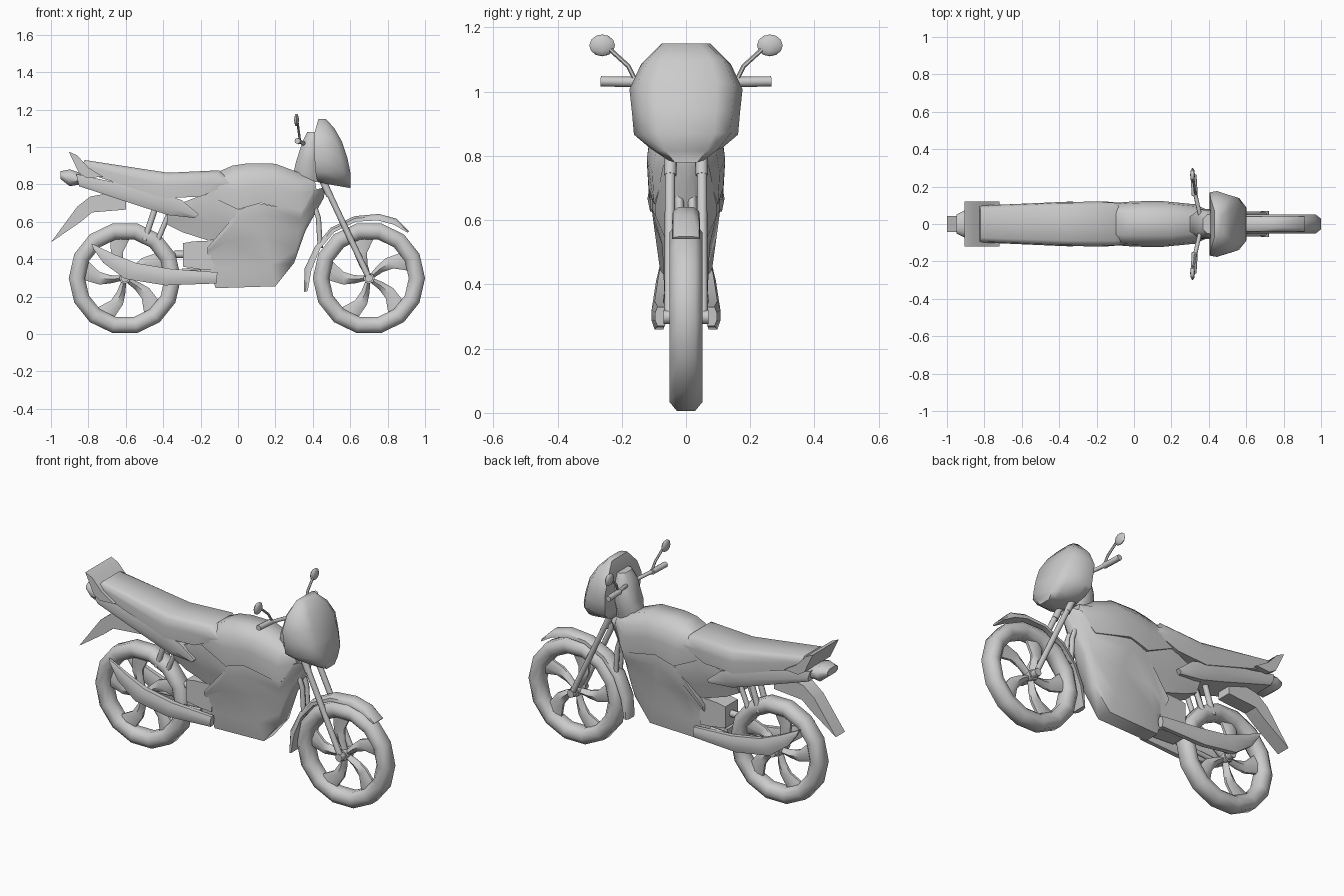
import bpy, bmesh
from math import sin, cos, radians, pi
from mathutils import Vector

if "Cube" in bpy.data.objects:
    bpy.data.objects.remove(bpy.data.objects["Cube"])


def finish(name, bm, angle=40):
    bmesh.ops.recalc_face_normals(bm, faces=bm.faces)
    me = bpy.data.meshes.new(name)
    bm.to_mesh(me)
    bm.free()
    ob = bpy.data.objects.new(name, me)
    bpy.context.collection.objects.link(ob)
    bpy.ops.object.select_all(action='DESELECT')
    ob.select_set(True)
    bpy.context.view_layer.objects.active = ob
    bpy.ops.object.shade_smooth_by_angle(angle=radians(angle))
    return ob


ROUND = [(0, .6), (.3, 1), (.7, 1), (1, .6)]


def loft(name, stations, half=ROUND, side=1, angle=50):
    """stations: (top_x, top_z, bottom_x, bottom_z, half_width[, y_centre])"""
    bm = bmesh.new()
    shape = half + [(t, -v) for t, v in reversed(half)]
    rings = []
    for tx, tz, bx, bz, w, *yc in stations:
        y0 = side * yc[0] if yc else 0
        rings.append([bm.verts.new((bx + (tx - bx) * t, y0 + v * w, bz + (tz - bz) * t))
                      for t, v in shape])
    n = len(shape)
    for a, b in zip(rings, rings[1:]):
        for i in range(n):
            bm.faces.new((a[i], a[(i + 1) % n], b[(i + 1) % n], b[i]))
    bm.faces.new(rings[0])
    bm.faces.new(rings[-1])
    return finish(name, bm, angle)


def slab(name, pts, w):
    """side profile (x, z) extruded across y"""
    bm = bmesh.new()
    a = [bm.verts.new((x, -w, z)) for x, z in pts]
    b = [bm.verts.new((x, w, z)) for x, z in pts]
    bm.faces.new(a)
    bm.faces.new(b)
    for i in range(len(pts)):
        j = (i + 1) % len(pts)
        bm.faces.new((a[i], a[j], b[j], b[i]))
    return finish(name, bm, 30)


def tube(name, pts, r, sides=8):
    """round bar along a path"""
    bm = bmesh.new()
    pts = [Vector(p) for p in pts]
    rings = []
    for i, p in enumerate(pts):
        d = (pts[min(i + 1, len(pts) - 1)] - pts[max(i - 1, 0)]).normalized()
        u = d.cross(Vector((1, 0, 0)) if abs(d.x) < .8 else Vector((0, 1, 0))).normalized()
        v = d.cross(u)
        rings.append([bm.verts.new(p + r * (u * cos(2 * pi * k / sides) + v * sin(2 * pi * k / sides)))
                      for k in range(sides)])
    for a, b in zip(rings, rings[1:]):
        for k in range(sides):
            m = (k + 1) % sides
            bm.faces.new((a[k], a[m], b[m], b[k]))
    bm.faces.new(rings[0])
    bm.faces.new(rings[-1])
    return finish(name, bm, 50)


def wheel(name, cx, cz):
    # tyre and rim ring
    prof = [(.3, -.028), (.3, .028), (.27, .052), (.235, .046), (.213, .022),
            (.213, -.022), (.235, -.046), (.27, -.052)]
    bm = bmesh.new()
    n, m = 14, len(prof)
    rings = [[bm.verts.new((cx + r * cos(2 * pi * i / n), y, cz + r * sin(2 * pi * i / n)))
              for r, y in prof] for i in range(n)]
    for i in range(n):
        a, b = rings[i], rings[(i + 1) % n]
        for k in range(m):
            bm.faces.new((a[k], a[(k + 1) % m], b[(k + 1) % m], b[k]))
    finish(name + "_tyre", bm, 75)
    # five swept spokes, widening to the rim
    for s in range(5):
        a = 36 + 72 * s
        st = []
        for r, da, hw in [(.02, 0, 40), (.08, 4, 16), (.14, 0, 14), (.225, -12, 14)]:
            p, q = radians(a + da + hw), radians(a + da - hw)
            st.append((cx + r * cos(p), cz + r * sin(p), cx + r * cos(q), cz + r * sin(q), .024))
        loft(f"{name}_spoke_{s}", st, [(0, .3), (.5, 1), (1, .3)])
    # hub and axle
    tube(name + "_hub", [(cx, -.035, cz), (cx, .035, cz)], .03)
    tube(name + "_axle", [(cx, -.07, cz), (cx, .07, cz)], .022)


wheel("rear_wheel", -.605, .298)
wheel("front_wheel", .7, .298)

# main body shells
loft("fuel_tank", [(-.11, .865, -.17, .745, .11), (-.03, .9, 0, .665, .12),
                   (.05, .912, .05, .68, .122), (.2, .91, .12, .70, .122),
                   (.32, .865, .34, .65, .105), (.41, .825, .42, .77, .06)],
     [(0, .95), (.45, 1), (.75, .9), (1, .5)])
loft("seat", [(-.82, .93, -.845, .87, .098), (-.375, .862, -.39, .725, .118),
              (-.1, .875, -.2, .735, .12), (-.04, .815, -.06, .795, .112)],
     [(0, .97), (.5, 1), (.85, .95), (1, .75)])
loft("tail_panel", [(-.865, .855, -.85, .79, .095), (-.47, .77, -.5, .675, .112),
                    (-.3, .715, -.37, .635, .12), (-.21, .64, -.23, .62, .112)],
     [(0, .85), (.4, 1), (1, .92)])
loft("side_cover", [(-.38, .67, -.38, .585, .08), (-.2, .74, -.3, .545, .095),
                    (-.14, .75, -.16, .5, .1), (.01, .665, -.05, .51, .1)],
     [(0, .6), (.35, .8), (.7, 1), (1, 1)])
loft("engine_cowl", [(-.165, .46, -.155, .35, .085), (.01, .665, -.12, .245, .108),
                     (.1, .70, .2, .255, .112), (.34, .655, .30, .38, .1),
                     (.41, .77, .36, .55, .075), (.465, .785, .46, .73, .035)],
     [(0, .42), (.25, .6), (.6, .66), (.85, .95), (1, .95)], angle=60)
slab("gearbox", [(-.295, .36), (-.295, .485), (-.24, .495), (-.13, .5), (-.13, .34), (-.2, .345)], .058)
slab("lower_engine", [(-.3, .29), (-.3, .35), (-.1, .36), (-.1, .28)], .045)
tube("gearbox_pipe", [(-.34, 0, .425), (-.28, 0, .425)], .02)

# headlight fairing and instruments
loft("headlight_fairing", [(.6, .78, .43, .81, .065), (.602, .815, .42, .83, .115),
                           (.6, .87, .415, .865, .162), (.585, .94, .41, .93, .168),
                           (.555, 1.03, .405, 1.0, .176), (.515, 1.1, .41, 1.08, .14),
                           (.47, 1.15, .43, 1.15, .075)],
     [(0, .96), (.25, 1), (.8, .85), (1, .55)], angle=60)
loft("instrument_panel", [(.44, .81, .29, .83, .05), (.44, .92, .31, .92, .08),
                          (.44, 1.03, .345, 1.03, .075), (.44, 1.08, .37, 1.08, .05)])

# tail end
slab("tail_spoiler", [(-.905, .975), (-.86, .955), (-.8, .89), (-.72, .84), (-.81, .835), (-.85, .86)], .12)
loft("tail_light", [(-.95, .87, -.95, .83, .05), (-.9, .88, -.9, .79, .075), (-.84, .86, -.84, .8, .075)])
slab("rear_mudguard", [(-1, .49), (-.86, .68), (-.79, .735), (-.6, .77), (-.6, .665), (-.78, .65), (-.84, .6)], .042)

# front mudguard, hugging the tyre
arc = [(50, .325, .315), (66, .347, .312), (82, .345, .31), (104, .34, .31), (128, .34, .31),
       (150, .338, .308), (172, .353, .315), (192, .36, .34)]
st = []
for deg, ro, ri in arc:
    c, s = cos(radians(deg)), sin(radians(deg))
    st.append((.705 + ro * c, .3 + ro * s, .705 + ri * c, .3 + ri * s, .043))
loft("front_mudguard", st, [(0, 1), (.6, .95), (1, .5)])

# paired parts
for s, tag in ((1, "left"), (-1, "right")):
    tube(f"fork_leg_{tag}", [(.45, .049 * s, .83), (.7, .052 * s, .3)], .016)
    tube(f"fork_sleeve_{tag}", [(.44, .048 * s, .85), (.49, .049 * s, .74)], .019)
    tube(f"down_pipe_{tag}", [(.37, .02 * s, .7), (.41, .02 * s, .68), (.43, .02 * s, .62),
                              (.44, .02 * s, .46)], .014)
    tube(f"shock_{tag}", [(-.44, .035 * s, .68), (-.5, .035 * s, .5)], .016)
    tube(f"frame_strut_{tag}", [(-.37, .035 * s, .64), (-.43, .035 * s, .5)], .014)
    tube(f"swing_arm_{tag}", [(-.2, .055 * s, .33), (-.605, .06 * s, .305)], .014)
    loft(f"exhaust_{tag}", [(-.785, .485, -.77, .45, .01, .068), (-.66, .425, -.72, .38, .018, .075),
                            (-.54, .378, -.605, .295, .022, .08), (-.36, .348, -.39, .26, .023, .084),
                            (-.11, .33, -.115, .27, .018, .078)], side=s)
    tube(f"handlebar_{tag}", [(.37, 0, 1.0), (.35, .06 * s, 1.02), (.325, .17 * s, 1.03)], .011)
    tube(f"grip_{tag}", [(.325, .15 * s, 1.03), (.318, .265 * s, 1.032)], .016)
    tube(f"mirror_stem_{tag}", [(.33, .16 * s, 1.04), (.325, .18 * s, 1.08), (.318, .235 * s, 1.13)], .007, 6)
    # mirror head
    bm = bmesh.new()
    bmesh.ops.create_uvsphere(bm, u_segments=8, v_segments=6, radius=1)
    for v in bm.verts:
        v.co = Vector((.313 + .013 * v.co.x, s * (.261 + .04 * v.co.y), 1.144 + .034 * v.co.z))
    finish(f"mirror_{tag}", bm)
